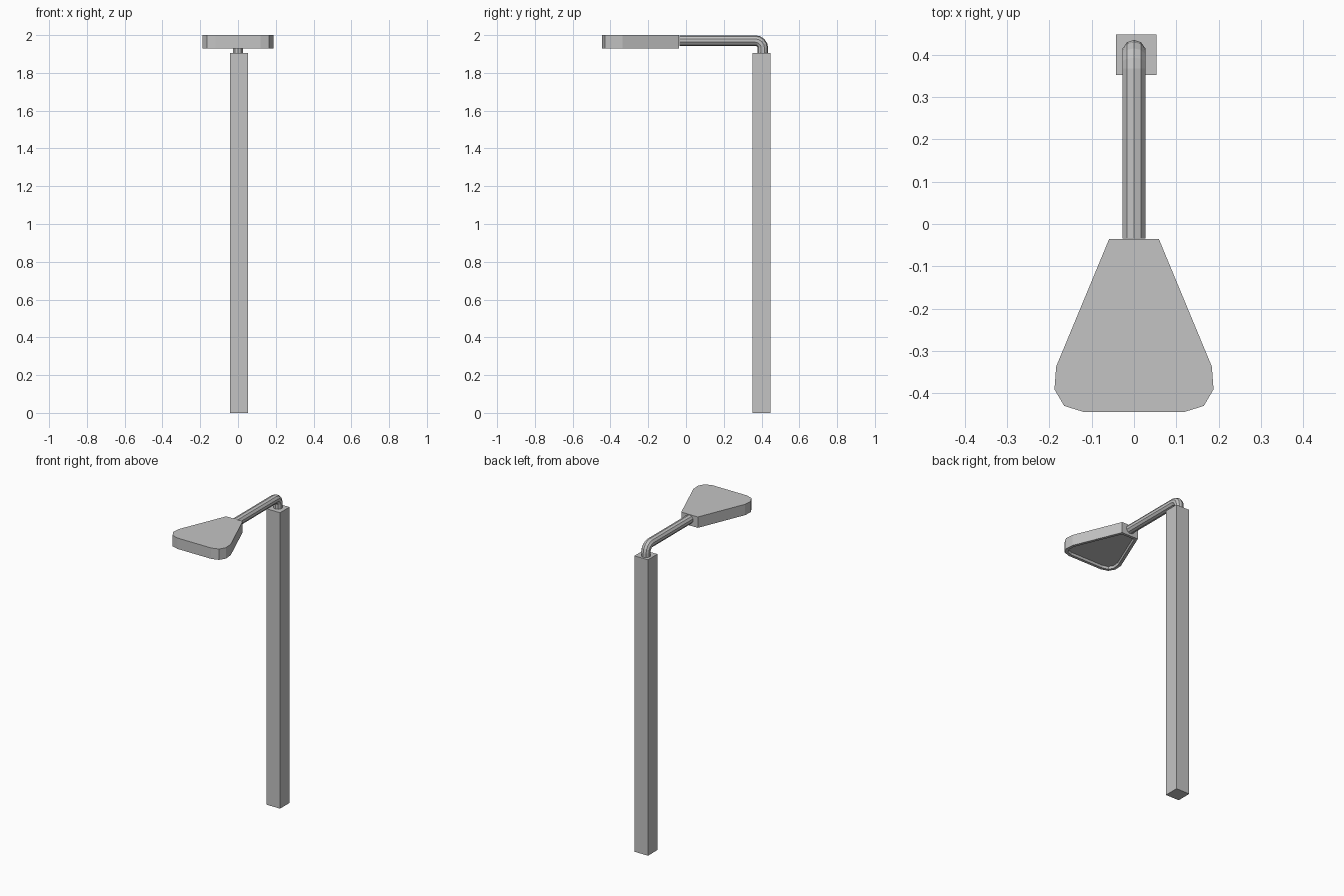
import bpy, bmesh
from math import sin, cos, pi
from mathutils import Vector

cube = bpy.data.objects.get("Cube")
if cube:
    bpy.data.objects.remove(cube, do_unlink=True)

grey = bpy.data.materials.new("light grey metal")
grey.use_nodes = True
colour = (0.55, 0.55, 0.55, 1)
grey.diffuse_color = colour
grey.node_tree.nodes["Principled BSDF"].inputs["Base Color"].default_value = colour


def finish(bm, name):
    bmesh.ops.recalc_face_normals(bm, faces=bm.faces)
    mesh = bpy.data.meshes.new(name)
    bm.to_mesh(mesh)
    bm.free()
    mesh.materials.append(grey)
    obj = bpy.data.objects.new(name, mesh)
    bpy.context.collection.objects.link(obj)
    return obj


# Square post
POST_W, POST_H = 0.096, 1.905
bm = bmesh.new()
bmesh.ops.create_cube(bm, size=1)
bmesh.ops.scale(bm, vec=(POST_W, POST_W, POST_H), verts=bm.verts)
bmesh.ops.translate(bm, vec=(0.005, 0.4, POST_H / 2), verts=bm.verts)
finish(bm, "post")

# Bent arm: a ten-sided tube swept along a straight run, an elbow and a short drop
SIDES, TUBE_R, BEND_R, STEPS = 10, 0.028, 0.04, 4
elbow_y, elbow_z = 0.367, 1.931
path = [(-0.034, elbow_z + BEND_R, 0)]
for i in range(STEPS + 1):
    a = i / STEPS * pi / 2
    path.append((elbow_y + BEND_R * sin(a), elbow_z + BEND_R * cos(a), a))
path.append((elbow_y + BEND_R, POST_H, pi / 2))

bm = bmesh.new()
rings = []
for y, z, a in path:
    outward = Vector((0, sin(a), cos(a)))
    ring = []
    for k in range(SIDES):
        t = 2 * pi * k / SIDES
        ring.append(bm.verts.new(Vector((TUBE_R * sin(t), y, z)) + outward * TUBE_R * cos(t)))
    rings.append(ring)
for r1, r2 in zip(rings, rings[1:]):
    for k in range(SIDES):
        n = (k + 1) % SIDES
        bm.faces.new((r1[k], r1[n], r2[n], r2[k]))
bm.faces.new(rings[0])
bm.faces.new(rings[-1])
finish(bm, "arm")

# Lamp head: flared outline, extruded, with a recessed underside
half = [(0.059, -0.036), (0.184, -0.337), (0.188, -0.391), (0.165, -0.43), (0.12, -0.444)]
outline = half + [(-x, y) for x, y in reversed(half)]
bm = bmesh.new()
base = bm.faces.new([bm.verts.new((x, y, 1.93)) for x, y in outline])
top = bmesh.ops.extrude_face_region(bm, geom=[base], use_keep_orig=True)
bmesh.ops.translate(bm, vec=(0, 0, 0.07),
                    verts=[v for v in top["geom"] if isinstance(v, bmesh.types.BMVert)])
bmesh.ops.recalc_face_normals(bm, faces=bm.faces)
under = min(bm.faces, key=lambda f: f.calc_center_median().z)
bmesh.ops.inset_region(bm, faces=[under], thickness=0.018, use_even_offset=True)
bmesh.ops.inset_region(bm, faces=[under], thickness=0.004, depth=-0.015, use_even_offset=True)
finish(bm, "lamp_head")
